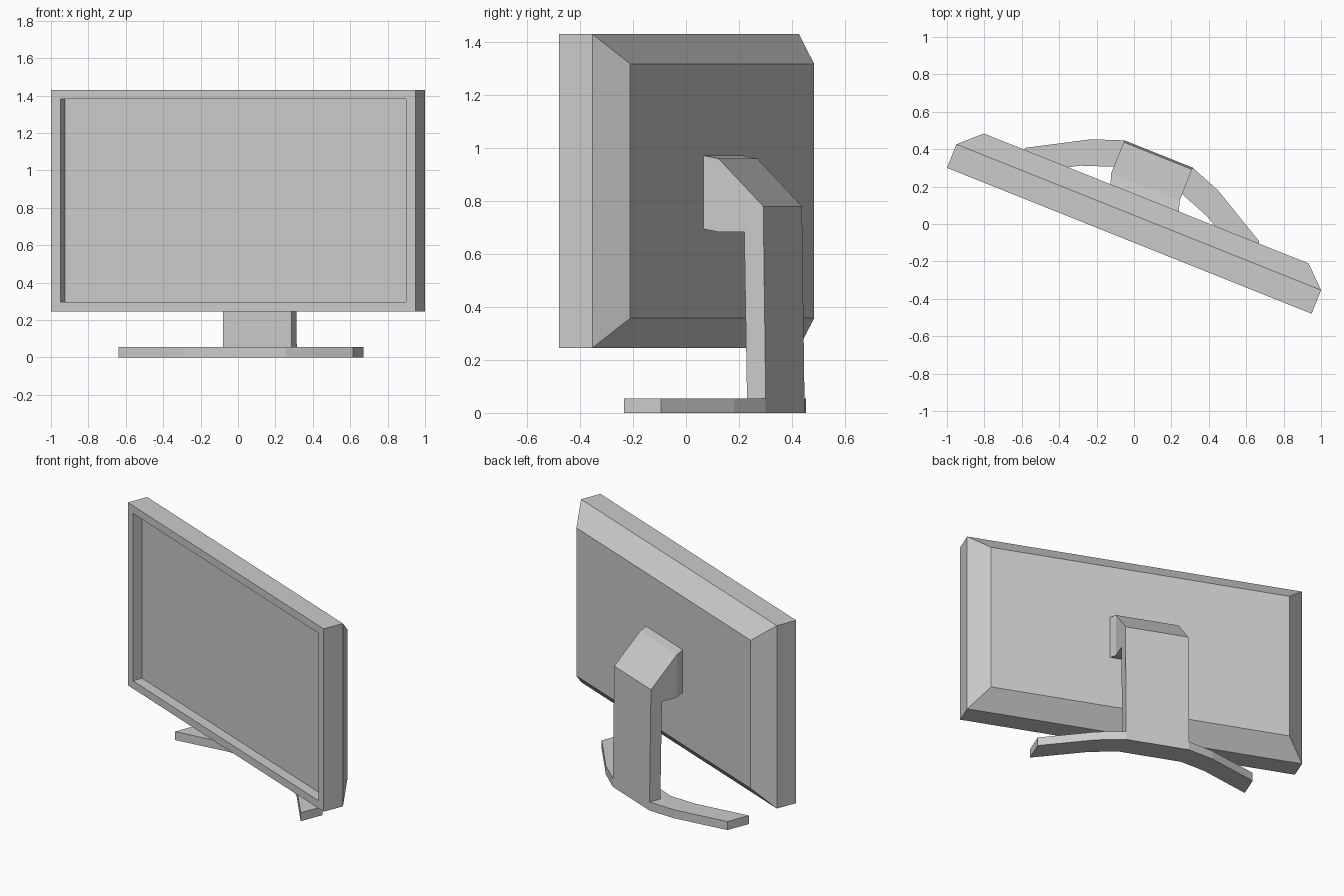
import bpy, bmesh, math
from mathutils import Matrix, Vector

if "Cube" in bpy.data.objects:
    bpy.data.objects.remove(bpy.data.objects["Cube"])

TURN = Matrix.Rotation(math.radians(-21.8), 4, 'Z')   # whole model is swivelled


def finish(name, bm):
    bmesh.ops.recalc_face_normals(bm, faces=bm.faces)
    mesh = bpy.data.meshes.new(name)
    bm.to_mesh(mesh)
    bm.free()
    ob = bpy.data.objects.new(name, mesh)
    ob.matrix_world = TURN
    bpy.context.collection.objects.link(ob)
    return ob


def prism(points, offset):
    """Extrude a flat outline of 3D points into a solid."""
    bm = bmesh.new()
    face = bm.faces.new([bm.verts.new(p) for p in points])
    geo = bmesh.ops.extrude_face_region(bm, geom=[face], use_keep_orig=True)["geom"]
    moved = [g for g in geo if isinstance(g, bmesh.types.BMVert)]
    bmesh.ops.translate(bm, verts=moved, vec=offset)
    return bm


# Display panel: rectangular rings from recessed screen, over the bezel, to the back
CX, CZ = 0.01, 0.8375
rings = [(-0.028, 0.996, 0.5425), (-0.093, 0.996, 0.5425),
         (-0.093, 1.05, 0.5925), (0.043, 1.05, 0.5925), (0.151, 0.935, 0.48)]
bm = bmesh.new()
loops = [[bm.verts.new((CX + sx * w, y, CZ + sz * h))
          for sx, sz in ((-1, -1), (1, -1), (1, 1), (-1, 1))] for y, w, h in rings]
for a, b in zip(loops, loops[1:]):
    for i in range(4):
        j = (i + 1) % 4
        bm.faces.new((a[i], a[j], b[j], b[i]))
bm.faces.new(loops[0])
bm.faces.new(loops[-1])
finish("display_panel", bm)

# Stand column: side profile with sloped shoulder, then a short mount to the panel
SX, HALF = -0.017, 0.197
profile = [(0.204, 0.683), (0.204, 0.96), (0.386, 0.78), (0.396, 0.055),
           (0.32, 0.055), (0.309, 0.683)]
bm = prism([(SX - HALF, y, z) for y, z in profile], (2 * HALF, 0, 0))
mount = min(bm.faces, key=lambda f: f.calc_center_median().y)
front = bmesh.ops.extrude_discrete_faces(bm, faces=[mount])["faces"][0]
bmesh.ops.translate(bm, verts=front.verts, vec=Vector((0.02, -0.056, 0.012)))
finish("stand_column", bm)

# Stand foot: mirrored bent bar with constant depth
half = [(HALF, 0.396), (0.365, 0.335), (0.674, 0.162)]
back = [(-x, y) for x, y in reversed(half)] + half
outline = back + [(x, y - 0.152) for x, y in reversed(back)]
finish("stand_foot", prism([(SX + x, y, 0) for x, y in outline], (0, 0, 0.055)))
